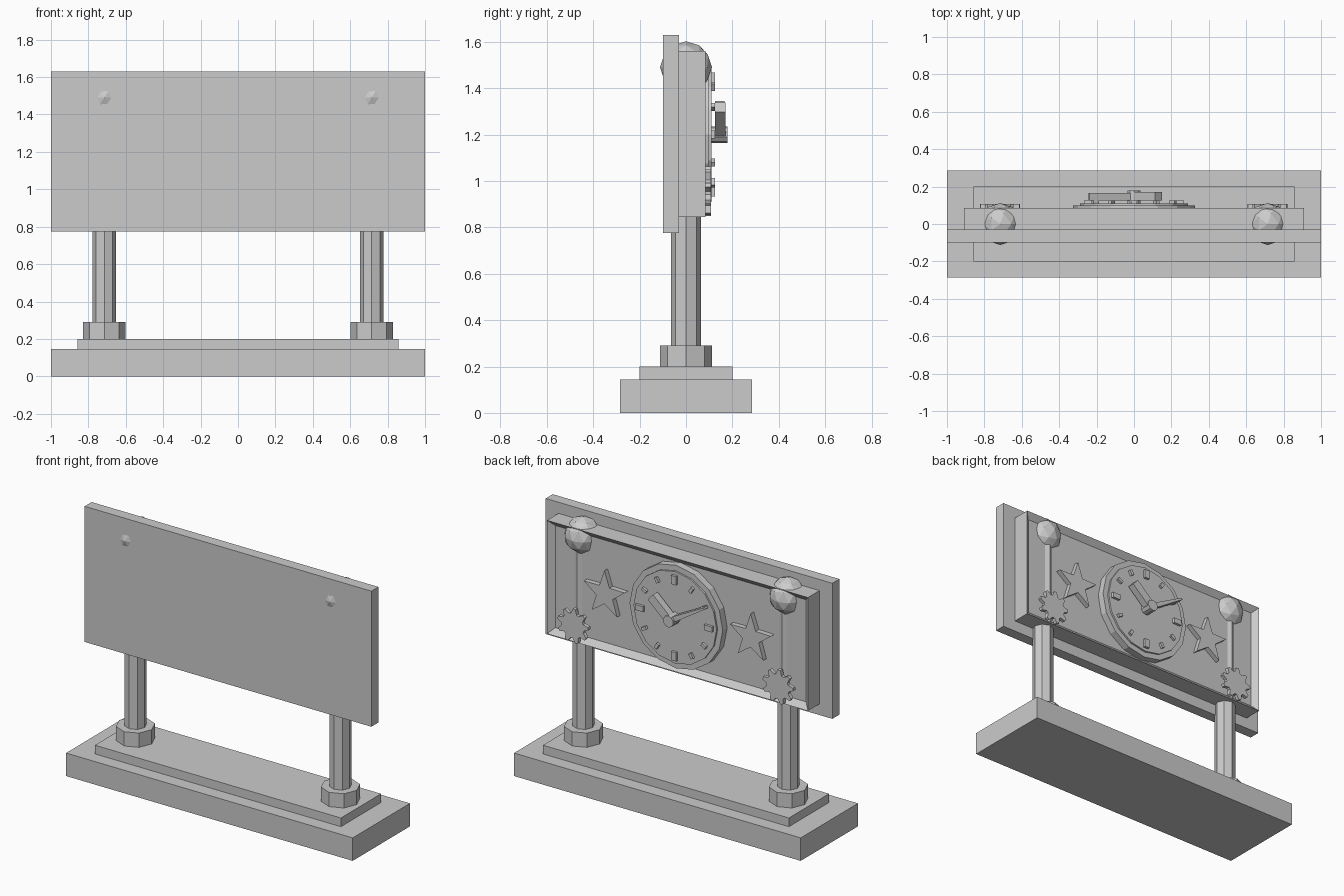
import bpy
import bmesh
from math import sin, cos, pi, atan2, hypot
from mathutils import Matrix

cube = bpy.data.objects.get("Cube")
if cube:
    bpy.data.objects.remove(cube, do_unlink=True)

grey = bpy.data.materials.new("plain_grey")
grey.use_nodes = True
grey.diffuse_color = (0.6, 0.6, 0.6, 1)
grey.node_tree.nodes["Principled BSDF"].inputs["Base Color"].default_value = (0.6, 0.6, 0.6, 1)


def finish(name, bm):
    bmesh.ops.recalc_face_normals(bm, faces=bm.faces)
    mesh = bpy.data.meshes.new(name)
    bm.to_mesh(mesh)
    bm.free()
    mesh.materials.append(grey)
    obj = bpy.data.objects.new(name, mesh)
    bpy.context.collection.objects.link(obj)
    return obj


def box(name, xs, ys, zs):
    bm = bmesh.new()
    bmesh.ops.create_cube(bm, size=1)
    for v in bm.verts:
        for i, (lo, hi) in enumerate((xs, ys, zs)):
            v.co[i] = lo if v.co[i] < 0 else hi
    return finish(name, bm)


def prism(name, points, y0, y1):
    """Extrude an outline in the xz plane along y."""
    bm = bmesh.new()
    face = bm.faces.new([bm.verts.new((x, y0, z)) for x, z in points])
    new = bmesh.ops.extrude_face_region(bm, geom=[face])["geom"]
    for v in new:
        if isinstance(v, bmesh.types.BMVert):
            v.co.y = y1
    return finish(name, bm)


def column(name, x, radius, z0, z1):
    bm = bmesh.new()
    bmesh.ops.create_cone(bm, cap_ends=True, segments=8, radius1=radius, radius2=radius,
                          depth=z1 - z0, matrix=Matrix.Translation((x, 0, (z0 + z1) / 2)))
    return finish(name, bm)


def ring(cx, cz, radii, count, turn=pi / 2):
    """Closed outline whose radius cycles through the given list."""
    return [(cx + radii[i % len(radii)] * cos(turn + 2 * pi * i / count),
             cz + radii[i % len(radii)] * sin(turn + 2 * pi * i / count)) for i in range(count)]


def bar(angle, r0, r1, w0, w1):
    """Radial bar outline around the clock centre."""
    c, s = cos(angle), sin(angle)
    local = ((r0, -w0 / 2), (r1, -w1 / 2), (r1, w1 / 2), (r0, w0 / 2))
    return [(r * c - t * s, CZ + r * s + t * c) for r, t in local]


CZ = 1.2

# Stepped base
box("base_slab", (-1, 1), (-0.285, 0.285), (0, 0.145))
box("base_step", (-0.858, 0.858), (-0.2, 0.2), (0.145, 0.2))

# Front board and rear case with a recessed back panel
box("front_board", (-1, 1), (-0.1, -0.03), (0.775, 1.63))
case = box("clock_case", (-0.91, 0.91), (-0.03, 0.085), (0.845, 1.56))
bm = bmesh.new()
bm.from_mesh(case.data)
back = max(bm.faces, key=lambda f: f.calc_center_median().y)
bmesh.ops.inset_region(bm, faces=[back], thickness=0.05)
for v in back.verts:
    v.co.y = 0.053
bm.to_mesh(case.data)
bm.free()

# Posts, collars, ball tops, stars and gears on both sides
for side, sx in (("left", 1), ("right", -1)):
    x = 0.715 * sx
    column("post_" + side, x, 0.064, 0.2, 1.49)
    column("post_collar_" + side, x, 0.113, 0.2, 0.29)
    bm = bmesh.new()
    bmesh.ops.create_icosphere(bm, subdivisions=2, radius=0.112,
                               matrix=Matrix.Translation((x, 0, 1.49)))
    finish("ball_" + side, bm)
    prism("star_" + side, ring(0.51 * sx, CZ, (0.15, 0.06), 10), 0.04, 0.085)
    prism("gear_" + side, ring(x, 0.955, (0.108, 0.108, 0.078, 0.078), 36), 0.085, 0.108)

# Clock dial
prism("dial_rim", ring(0, CZ, (0.325,), 16), 0.04, 0.098)
prism("dial_face", ring(0, CZ, (0.29,), 16), 0.098, 0.109)

# Hour marks, larger at the quarters
for i in range(12):
    length, width = (0.055, 0.034) if i % 3 == 0 else (0.034, 0.02)
    prism("hour_mark_%d" % (i + 1),
          bar(i * pi / 6, 0.24 - length / 2, 0.24 + length / 2, width, width), 0.105, 0.125)

# Hands and hub
for name, tx, tz, w0, w1, y0, y1 in (("hour_hand", 0.13, 0.117, 0.055, 0.055, 0.125, 0.17),
                                     ("minute_hand", -0.24, 0.14, 0.035, 0.012, 0.125, 0.165)):
    prism(name, bar(atan2(tz, tx), 0, hypot(tx, tz), w0, w1), y0, y1)
prism("hand_hub", ring(0, CZ, (0.036,), 10), 0.105, 0.178)
